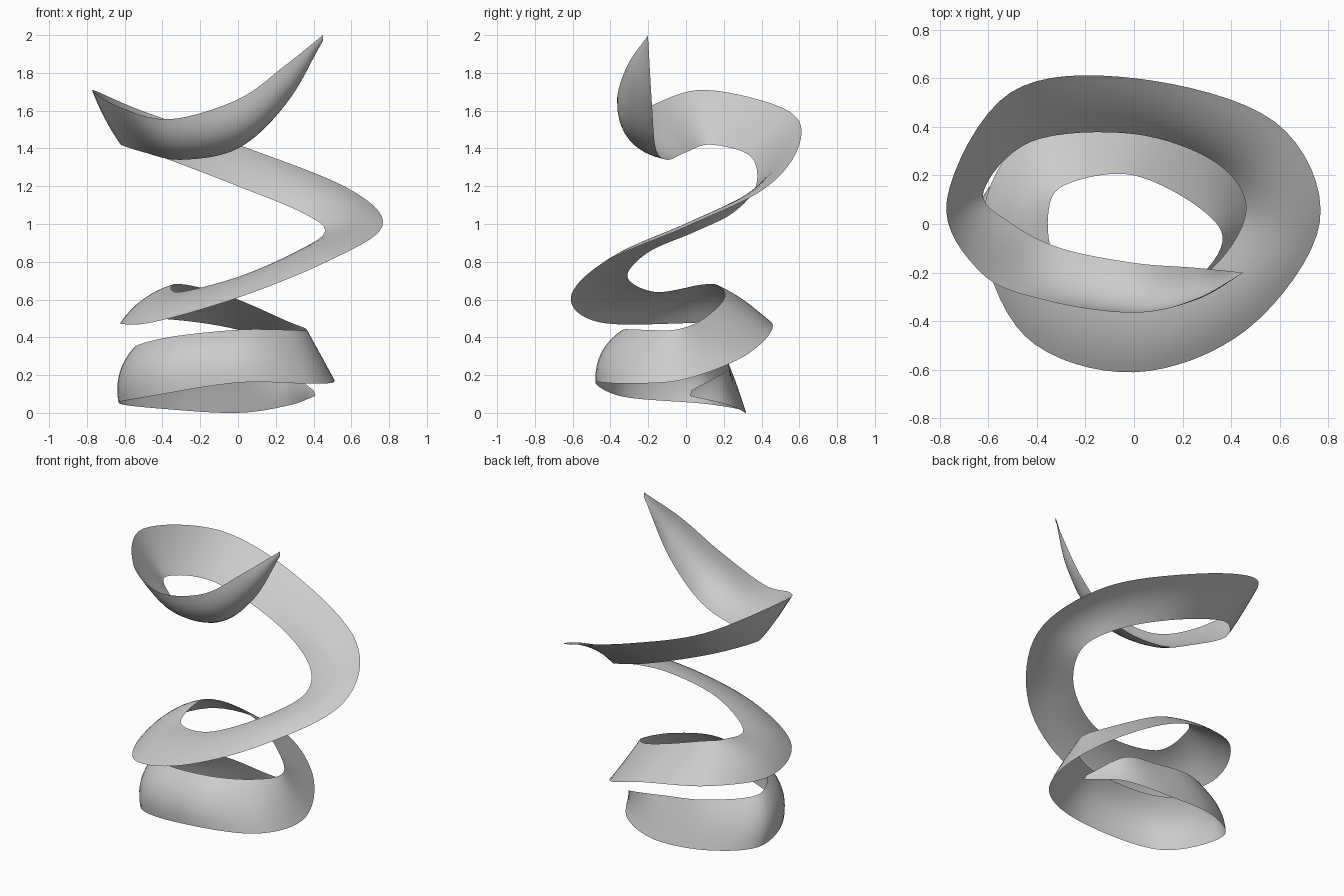
import bpy
from mathutils import Vector

# Outer edge of the ribbon: starts low at the right, climbs three turns
outer = [(.41, .02, .09), (.27, .23, .04), (0, .315, 0), (-.38, .28, .02),
         (-.63, .08, .05), (-.48, -.33, .085), (0, -.48, .16), (.39, -.33, .155),
         (.51, -.02, .175), (.34, .30, .295), (0, .455, .44), (-.43, .38, .50),
         (-.625, 0, .475), (-.45, -.46, .48), (0, -.61, .61), (.47, -.43, .80),
         (.765, .01, .99), (.58, .42, 1.19), (0, .60, 1.42), (-.51, .54, 1.60),
         (-.77, .10, 1.71), (-.63, -.2, 1.62), (-.36, -.315, 1.555), (0, -.365, 1.66),
         (.25, -.31, 1.84), (.45, -.20, 2.0)]

# Inner edge of the ribbon, matching the outer edge point by point
inner = [(.40, .03, .12), (.25, .21, .22), (.01, .22, .26), (-.29, .19, .30),
         (-.55, 0, .34), (-.37, -.27, .40), (0, -.335, .44), (.25, -.23, .44),
         (.365, -.06, .44), (.25, .08, .49), (0, .20, .60), (-.23, .18, .67),
         (-.345, .09, .68), (-.31, -.16, .64), (0, -.31, .72), (.30, -.20, .85),
         (.46, .05, .96), (.34, .25, 1.06), (0, .37, 1.20), (-.42, .34, 1.36),
         (-.62, .13, 1.42), (-.5, 0, 1.38), (-.3, -.10, 1.34), (0, -.16, 1.40),
         (.25, -.18, 1.63), (.45, -.20, 1.97)]

# Bulge of the cross-section at each station
bulge = [0, -.01, 0, .01, .035, .05, .045, .02, 0, 0, 0, .02, .03,
         .025, .02, .03, .035, .035, .015, 0, -.01, -.01, -.045, -.07, -.05, 0]


def smooth_path(points, steps):
    """Catmull-Rom samples through the points."""
    p = [Vector(q) for q in points]
    p = [2 * p[0] - p[1]] + p + [2 * p[-1] - p[-2]]
    out = []
    for i in range(1, len(p) - 2):
        a, b, c, d = p[i - 1:i + 3]
        for k in range(steps):
            t = k / steps
            out.append(b + (c - a) * (t / 2) + (2 * a - 5 * b + 4 * c - d) * (t * t / 2)
                       + (3 * b - a - 3 * c + d) * (t ** 3 / 2))
    out.append(p[-2])
    return out


STEPS, ACROSS = 8, 8
A = smooth_path(outer, STEPS)
B = smooth_path(inner, STEPS)
H = [v.x for v in smooth_path([(h, 0, 0) for h in bulge], STEPS)]

# Loft the curved cross-section between both edges
verts, faces = [], []
n = len(A)
for i in range(n):
    lo, hi = max(i - 1, 0), min(i + 1, n - 1)
    tangent = (A[hi] + B[hi]) - (A[lo] + B[lo])
    normal = tangent.cross(B[i] - A[i]).normalized()
    for j in range(ACROSS + 1):
        t = j / ACROSS
        verts.append(A[i].lerp(B[i], t) + normal * (H[i] * 4 * t * (1 - t)))
row = ACROSS + 1
for i in range(n - 1):
    for j in range(ACROSS):
        k = i * row + j
        faces.append((k, k + row, k + row + 1, k + 1))

mesh = bpy.data.meshes.new("spiral_ribbon")
mesh.from_pydata(verts, [], faces)
ribbon = bpy.data.objects.new("spiral_ribbon", mesh)
bpy.context.collection.objects.link(ribbon)
mesh.shade_smooth()
